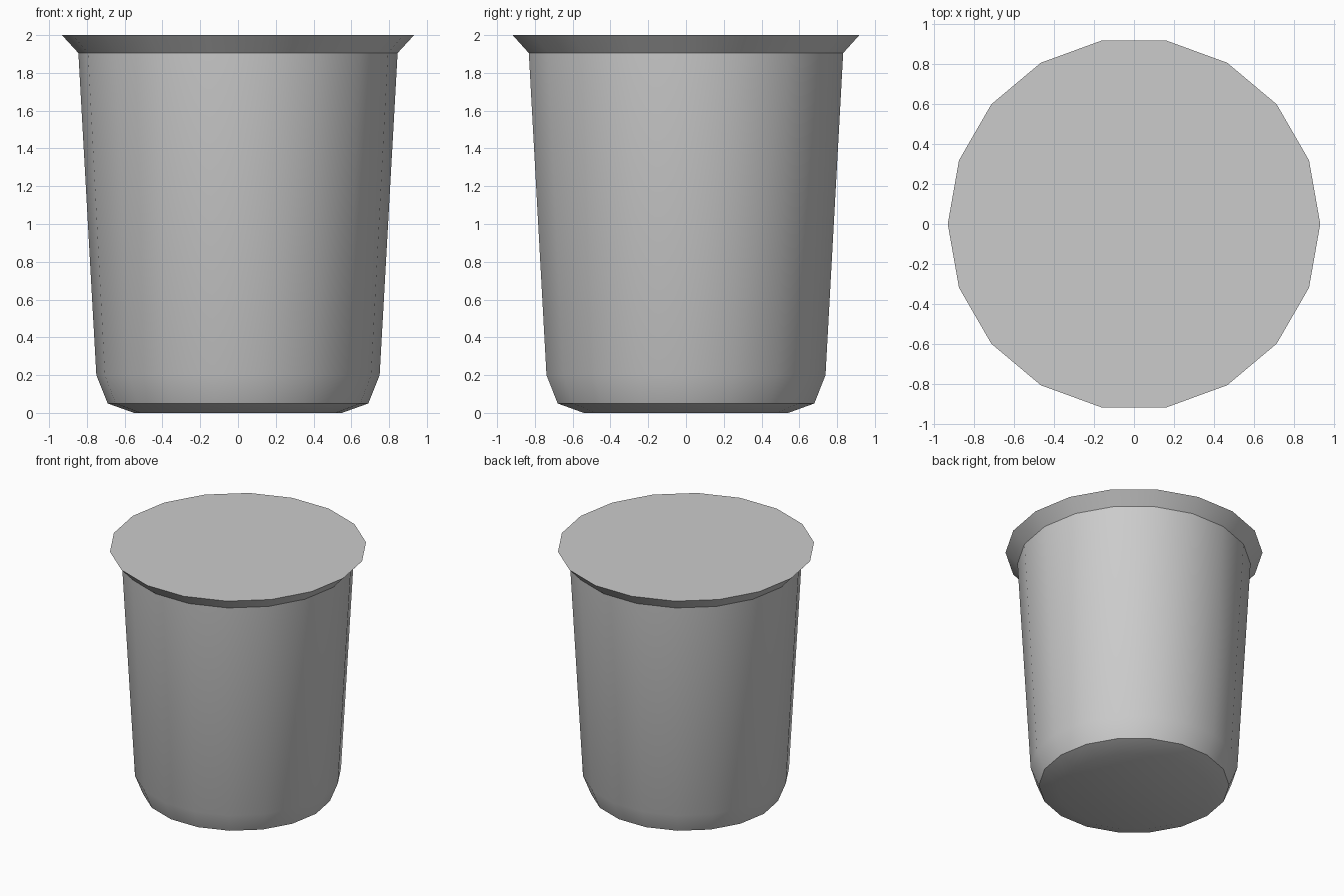
import bpy, bmesh
from math import cos, sin, radians, tau

cube = bpy.data.objects.get("Cube")
if cube:
    bpy.data.objects.remove(cube, do_unlink=True)

SIDES = 18

grey = bpy.data.materials.new("light grey plastic")
grey.use_nodes = True
colour = (0.6, 0.6, 0.6, 1)
grey.diffuse_color = colour
grey.node_tree.nodes["Principled BSDF"].inputs["Base Color"].default_value = colour


def lathe(name, profile, cap_bottom=False, cap_top=False):
    """Spin (radius, height) points around z, with optional flat end caps."""
    bm = bmesh.new()
    rings = [[bm.verts.new((r * cos(tau * i / SIDES), r * sin(tau * i / SIDES), z))
              for i in range(SIDES)] for r, z in profile]
    for low, high in zip(rings, rings[1:]):
        for i in range(SIDES):
            j = (i + 1) % SIDES
            bm.faces.new((low[i], low[j], high[j], high[i]))
    if cap_bottom:
        bm.faces.new(rings[0][::-1])
    if cap_top:
        bm.faces.new(rings[-1])
    mesh = bpy.data.meshes.new(name)
    bm.to_mesh(mesh)
    bm.free()
    mesh.materials.append(grey)
    obj = bpy.data.objects.new(name, mesh)
    bpy.context.collection.objects.link(obj)
    bpy.ops.object.select_all(action="DESELECT")
    obj.select_set(True)
    bpy.context.view_layer.objects.active = obj
    bpy.ops.object.shade_smooth_by_angle(angle=radians(30))
    return obj


# Tapered cup with a rounded foot and a flared rim
lathe("cup_body", [(0.55, 0), (0.69, 0.05), (0.75, 0.2), (0.845, 1.905), (0.932, 2)],
      cap_bottom=True)

# Flat lid closing the rim
lathe("lid", [(0.932, 2)], cap_top=True)
